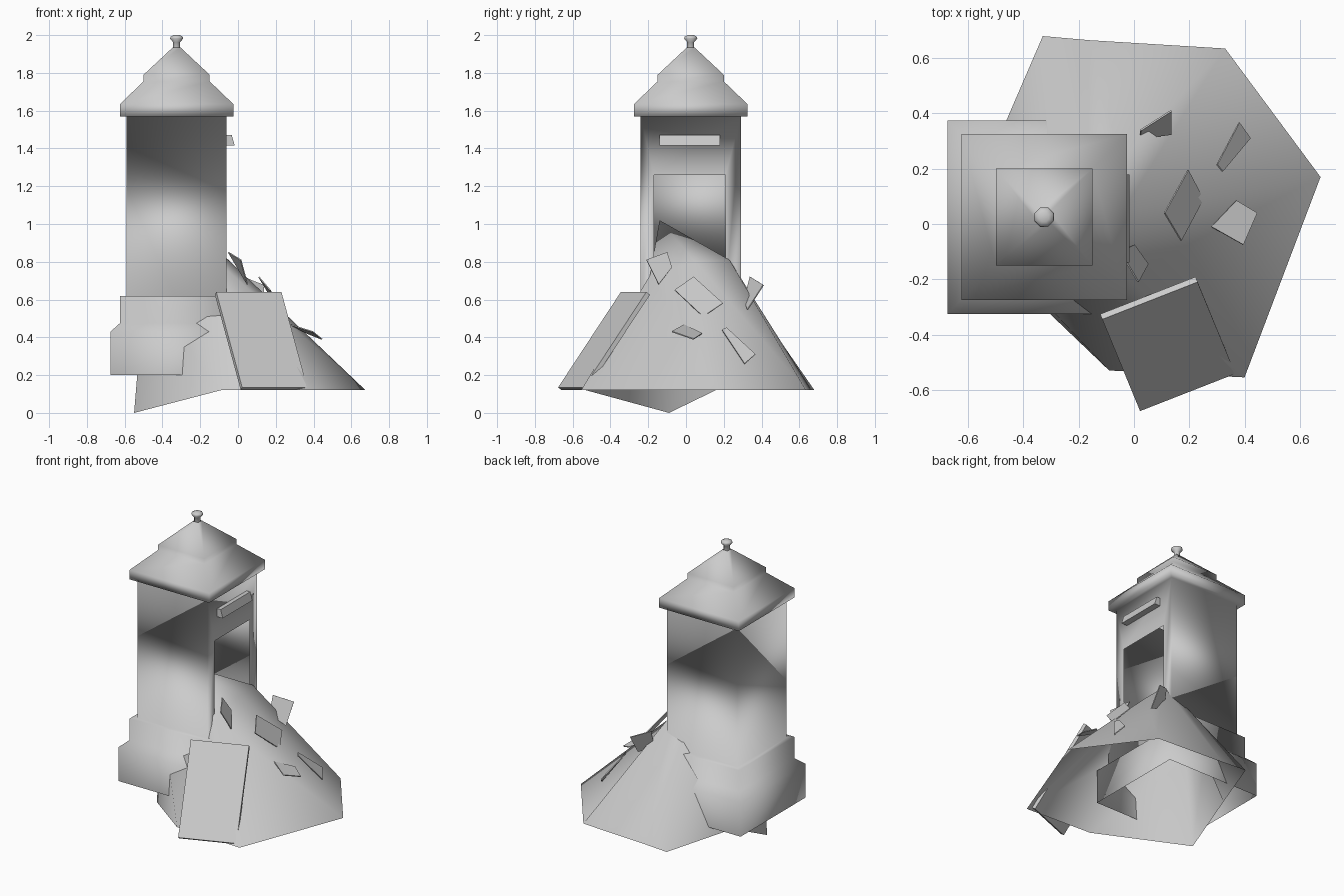
import bpy, bmesh, math
from mathutils import Vector

if "Cube" in bpy.data.objects:
    bpy.data.objects.remove(bpy.data.objects["Cube"])

CX, CY = -0.325, 0.025  # axis of the tower


def make(name, verts, faces, smooth=False, thickness=0.0):
    me = bpy.data.meshes.new(name)
    me.from_pydata([tuple(v) for v in verts], [], faces)
    bm = bmesh.new()
    bm.from_mesh(me)
    bmesh.ops.recalc_face_normals(bm, faces=bm.faces)
    bm.to_mesh(me)
    bm.free()
    ob = bpy.data.objects.new(name, me)
    bpy.context.collection.objects.link(ob)
    for p in me.polygons:
        p.use_smooth = smooth
    if thickness:
        m = ob.modifiers.new("thickness", 'SOLIDIFY')
        m.thickness = thickness
        m.offset = 0
    return ob


def lathe(profile, sides, turn):
    """Rings of (radius, z) around the tower axis, first ring vertex at angle turn."""
    verts, faces = [], []
    for r, z in profile:
        for i in range(sides):
            a = turn + i * math.tau / sides
            verts.append((CX + r * math.cos(a), CY + r * math.sin(a), z))
    for k in range(len(profile) - 1):
        for i in range(sides):
            j = (i + 1) % sides
            faces.append((k * sides + i, k * sides + j,
                          (k + 1) * sides + j, (k + 1) * sides + i))
    return verts, faces


# Tower: plinth, walls and stepped roof as one square shell (half width, z)
profile = [(.35, .2), (.35, .43), (.3, .475), (.3, .62), (.265, .62), (.265, 1.57),
           (.3, 1.57), (.3, 1.635), (.175, 1.755), (.175, 1.79), (.02, 1.935)]
verts, faces = lathe([(r * math.sqrt(2), z) for r, z in profile], 4, -math.pi / 4)
# doorway: the +x wall becomes two jambs and a header
wall = faces.pop(4 * 4)
a, b, c, d = wall
n = len(verts)
wx = CX + .265
verts += [(wx, -.17, .62), (wx, .21, .62), (wx, .21, 1.26), (wx, -.17, 1.26)]
faces += [(a, n, n + 3, d), (n + 1, b, c, n + 2), (n + 3, n + 2, c, d)]
make("tower", verts, faces, smooth=True)

# Finial
verts, faces = lathe([(.02, 1.92), (.02, 1.962), (.038, 1.982), (.034, 1.992), (.018, 2.0)], 8, math.pi / 8)
faces.append(tuple(range(32, 40)))
make("finial", verts, faces, smooth=True)

# Ledge above the doorway (x, z section swept along y)
section = [(-.065, 1.415), (-.017, 1.415), (-.033, 1.47), (-.065, 1.47)]
verts = [(x, y, z) for y in (-.14, .18) for x, z in section]
faces = [(i, (i + 1) % 4, 4 + (i + 1) % 4, 4 + i) for i in range(4)] + [(0, 1, 2, 3), (4, 5, 6, 7)]
make("door_ledge", verts, faces)

# Earth mound: open shell from the ragged rim up to a peak inside the tower
rim = [(.40, -.555, .12), (-.09, -.53, .12), (-.55, -.09, 0), (-.52, .24, .16),
       (-.33, .68, .12), (-.16, .665, .12), (.33, .635, .12), (.675, .17, .12)]
upper = [(-.03, -.19, .73), (-.18, -.21, .61), (-.5, -.1, .6), (-.48, .12, .58),
         (-.3, .2, .62), (-.17, .25, .74), (-.05, .23, .81), (-.04, .05, .80)]
peak = (-.33, -.14, 1.02)
faces = []
for i in range(8):
    j = (i + 1) % 8
    faces += [(i, j, 8 + j, 8 + i), (8 + i, 8 + j, 16)]
make("mound", rim + upper + [peak], faces, smooth=True)

# Fallen door slab leaning on the mound
corner, across, down = Vector((-.115, -.345, .64)), Vector((.345, .135, 0)), Vector((.137, -.332, -.505))
slab = [corner, corner + across, corner + across + down, corner + down]
inward = across.cross(down).normalized() * .025
if inward.z > 0:
    inward = -inward
verts = slab + [v + inward for v in slab]
faces = [(0, 1, 2, 3), (7, 6, 5, 4)] + [(i, (i + 1) % 4, 4 + (i + 1) % 4, 4 + i) for i in range(4)]
make("fallen_door", verts, faces)

# Stone shards scattered on the slope
shards = [
    [(.02, .31, .60), (.025, .34, .72), (.135, .41, .677), (.135, .325, .545)],
    [(.30, .215, .45), (.38, .367, .31), (.42, .31, .26), (.32, .19, .44)],
    [(.17, -.06, .65), (.11, .04, .72), (.195, .195, .58), (.25, .09, .51)],
    [(.395, -.075, .43), (.28, -.01, .466), (.37, .085, .42), (.445, .04, .39)],
    [(-.05, -.10, .85), (.015, -.21, .81), (.05, -.145, .68), (0, -.075, .77)],
]
for k, pts in enumerate(shards):
    make(f"shard_{k + 1}", pts, [(0, 1, 2, 3)], thickness=.006)
